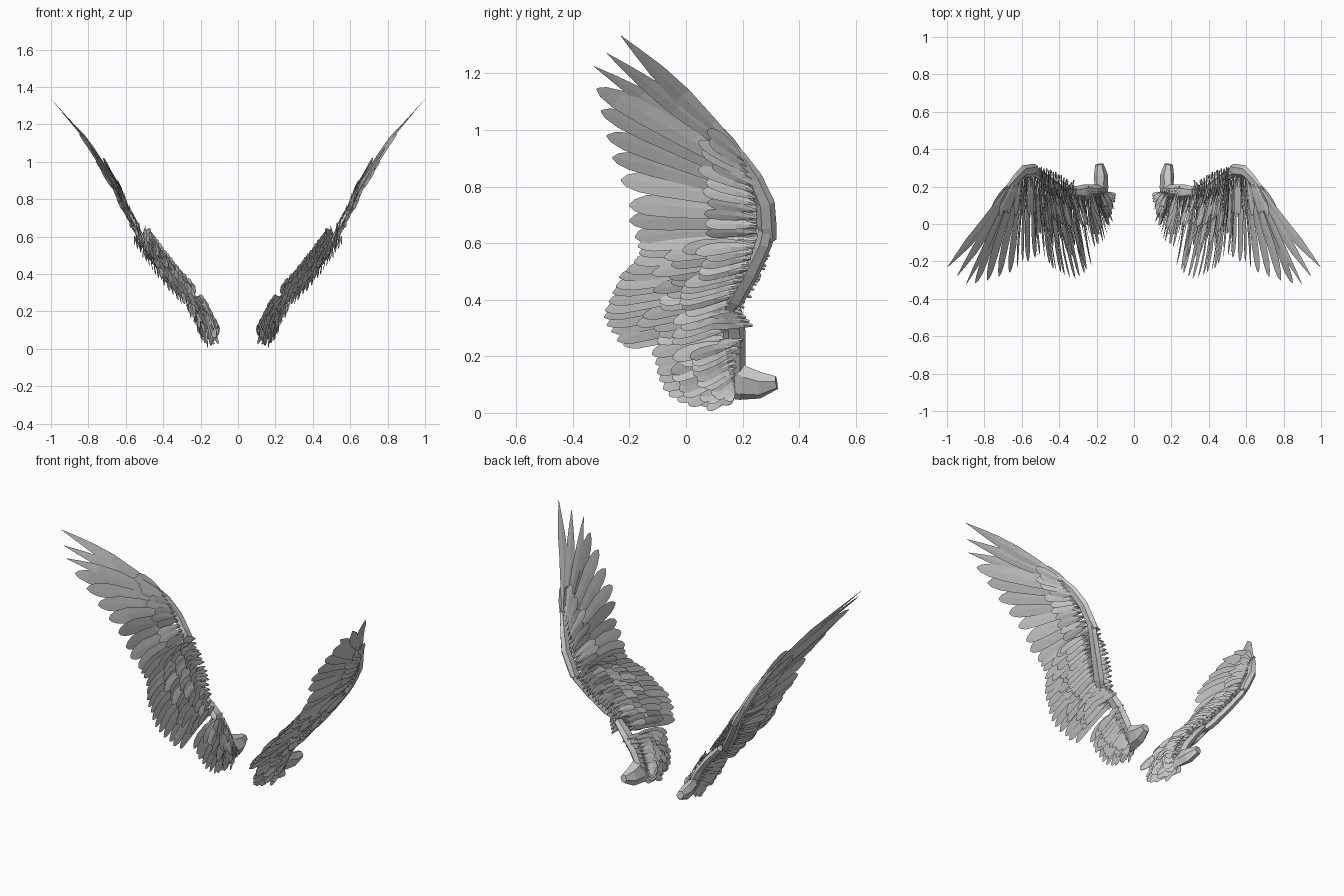
import bpy, bmesh, math, random
from mathutils import Vector, Matrix

if "Cube" in bpy.data.objects:
    bpy.data.objects.remove(bpy.data.objects["Cube"])

random.seed(4)

# Wing sheet: sideways position x for each height z
SHEET = [(0, .125), (.1, .16), (.2, .208), (.3, .28), (.4, .37), (.5, .45), (.6, .52),
         (.75, .598), (.87, .65), (1.1, .80), (1.33, 1.0)]

# Feather tips (y, z) from the wing tip down to the body
PRIMARY_TIPS = [(-.23, 1.33), (-.28, 1.27), (-.325, 1.22), (-.315, 1.15), (-.30, 1.07), (-.28, .98),
                (-.26, .90), (-.23, .82), (-.20, .735), (-.20, .68), (-.18, .62)]
SECONDARY_TIPS = [(-.17, .59), (-.165, .56), (-.20, .51), (-.235, .48), (-.25, .445), (-.265, .41),
                  (-.285, .37), (-.29, .335), (-.275, .30), (-.25, .265), (-.22, .235)]
TERTIAL_TIPS = [(-.12, .205), (-.105, .165), (-.10, .13), (-.085, .09), (-.06, .06), (-.02, .035),
                (.03, .025), (.08, .025), (.13, .03)]
PRIMARY_ROOTS = [(.20, .91), (.235, .82), (.25, .73), (.25, .63)]
SECONDARY_ROOTS = [(.245, .61), (.21, .51), (.17, .42), (.15, .30)]
TERTIAL_ROOTS = [(.16, .26), (.17, .16), (.17, .09)]


def sample(points, u):
    """Point at fraction u along a list of points."""
    f = min(max(u, 0), 1) * (len(points) - 1)
    i = min(int(f), len(points) - 2)
    return Vector(points[i]).lerp(Vector(points[i + 1]), f - i)


def sheet_x(z):
    for (z0, x0), (z1, x1) in zip(SHEET, SHEET[1:]):
        if z <= z1:
            break
    return x0 + (x1 - x0) * (z - z0) / (z1 - z0)


def normal(z):
    slope = (sheet_x(z + .08) - sheet_x(z - .08)) / .16
    return Vector((1, 0, -slope)).normalized()


def loft(bm, stations, sides, twist=0):
    """Skin rings along (y, z, offset, half width, half thickness) stations."""
    pts = [Vector((sheet_x(z), y, z)) + normal(z) * o for y, z, o, w, t in stations]
    rings = []
    for i, (y, z, o, w, t) in enumerate(stations):
        tan = (pts[min(i + 1, len(pts) - 1)] - pts[max(i - 1, 0)]).normalized()
        wide = normal(z).cross(tan).normalized()
        wide = Matrix.Rotation(twist, 3, tan) @ wide
        up = tan.cross(wide)
        ring = []
        for k in range(sides):
            a = 2 * math.pi * k / sides
            ring.append(bm.verts.new(pts[i] + wide * w * math.cos(a) + up * t * math.sin(a)))
        rings.append(ring)
    for a, b in zip(rings, rings[1:]):
        for k in range(sides):
            j = (k + 1) % sides
            bm.faces.new((a[k], a[j], b[j], b[k]))
    bm.faces.new(rings[0][::-1])
    bm.faces.new(rings[-1])


ROUND = [(0, .2), (.15, .5), (.4, .85), (.7, 1), (.87, .85), (.96, .5), (1, .08)]
POINTED = [(0, .25), (.25, .7), (.5, 1), (.7, .85), (.87, .42), (1, .03)]


def feather(bm, root, tip, width, off=0, lift=0, twist=.3, bend=.05, shape=ROUND):
    d = tip - root
    side = Vector((d.y, -d.x))
    stations = []
    for t, w in shape:
        p = root + d * t + side * bend * 4 * t * (1 - t)
        stations.append((p.x, p.y, off + lift * t, width * w / 2, .0035 * (1.1 - t)))
    loft(bm, stations, 4, twist)


def finish(name, bm):
    """Turn the mesh into an object mirrored onto the other wing."""
    bmesh.ops.recalc_face_normals(bm, faces=bm.faces)
    me = bpy.data.meshes.new(name)
    bm.to_mesh(me)
    bm.free()
    ob = bpy.data.objects.new(name, me)
    bpy.context.collection.objects.link(ob)
    ob.modifiers.new("other_wing", 'MIRROR').use_axis[0] = True


# Long flight feathers
groups = [("primary_feathers", PRIMARY_ROOTS, PRIMARY_TIPS, 11, .085, .2),
          ("secondary_feathers", SECONDARY_ROOTS, SECONDARY_TIPS, 14, .065, .5),
          ("tertial_feathers", TERTIAL_ROOTS, TERTIAL_TIPS, 11, .06, .4)]
for name, roots, tips, count, width, twist in groups:
    bm = bmesh.new()
    for i in range(count):
        u = i / (count - 1)
        primary = name.startswith("primary")
        sharp = primary and i < 3
        feather(bm, sample(roots, u), sample(tips, u), width * (.8 if sharp else 1),
                off=random.uniform(-.008, .008), twist=twist + random.uniform(-.12, .12),
                bend=min(.035, .006 * i) if primary else .04,
                shape=POINTED if sharp else ROUND)
    finish(name, bm)

# Covert rows on both faces: (fraction of flight feather, longest, width, offset, lift)
rows = [(.72, .30, .055, .014, .014), (.48, .19, .045, .024, .022), (.28, .11, .038, .032, .025)]
for name, sign in (("outer_coverts", 1), ("inner_coverts", -1)):
    bm = bmesh.new()
    for gname, roots, tips, count, _, twist in groups:
        n = count + 1
        primary = gname.startswith("primary")
        flat = .4 if primary else 1
        # the hand carries only short coverts
        chosen = rows[1:2] if primary else rows[:2] if sign > 0 else rows
        for frac, longest, width, off, lift in chosen:
            for i in range(n):
                u = (i + .5) / n
                r = sample(roots, u)
                d = sample(tips, u) - r
                length = min(d.length * frac, longest) * random.uniform(.85, 1.15)
                tip = r + d.normalized() * length
                tip.y = max(tip.y, .04)
                feather(bm, r, tip, width, sign * off * (flat + .1), sign * lift * flat,
                        twist + random.uniform(-.3, .3), .02 if primary else .04)
    finish(name, bm)

# Small feathers along the front edge of the forearm
bm = bmesh.new()
for i in range(14):
    r = sample([(.20, .36), (.27, .48), (.30, .60)], i / 13)
    for off in (-.03, -.018):
        feather(bm, r + Vector((random.uniform(-.015, .01), 0)), r + Vector((-.11, random.uniform(-.01, .03))),
                .035, off, -.015, .5, .05)
finish("front_edge_feathers", bm)

# Feathers covering the elbow
bm = bmesh.new()
for i in range(4):
    r = Vector((.235 - .012 * i, .325 + .014 * i))
    feather(bm, r, r + Vector((-.21, .01 + .012 * i)), .05, .025, .012, .4, .03)
finish("elbow_feathers", bm)

# Tiny feathers where the upper arm meets the body
bm = bmesh.new()
for i in range(9):
    r = sample([(.20, .27), (.18, .17), (.165, .07)], i / 8)
    for off in (-.02, .02):
        feather(bm, r, r + Vector((-.09, -.02 - .03 * i / 8)), .035, off, off * .5, .4, .05)
finish("body_edge_feathers", bm)

# Arm bones
arms = {
    "shoulder": [(.32, .115, .02, .025, .022), (.26, .105, .016, .052, .034), (.20, .11, .01, .066, .03),
                 (.155, .12, 0, .075, .014)],
    "upper_arm": [(.175, .12, 0, .035, .022), (.17, .21, 0, .04, .026), (.17, .29, 0, .04, .024),
                  (.165, .37, 0, .03, .018)],
    "forearm": [(.125, .345, .016, .016, .014), (.17, .41, .017, .036, .022), (.225, .50, .01, .034, .022),
                (.275, .60, .004, .03, .02), (.29, .66, 0, .03, .018)],
    "hand": [(.295, .61, 0, .026, .018), (.285, .66, 0, .035, .022), (.28, .74, 0, .034, .02),
             (.24, .83, 0, .03, .016), (.19, .91, 0, .02, .01), (.13, .97, 0, .006, .004)],
}
for name, stations in arms.items():
    bm = bmesh.new()
    loft(bm, stations, 6)
    finish(name, bm)
